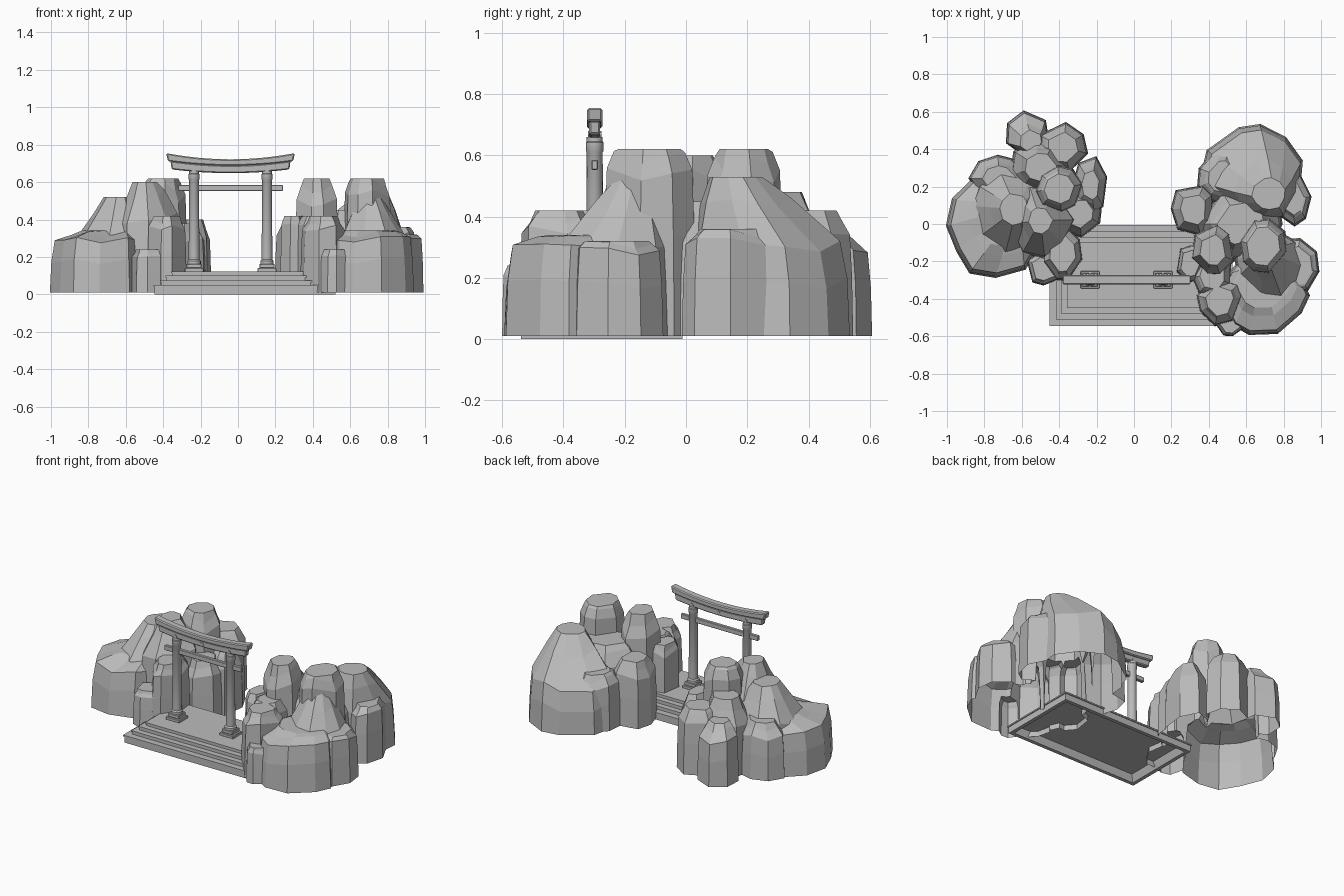
import bpy, bmesh, math, random

random.seed(11)
if "Cube" in bpy.data.objects:
    bpy.data.objects.remove(bpy.data.objects["Cube"])

stone = bpy.data.materials.new("stone_grey")
stone.use_nodes = True
stone.diffuse_color = (0.5, 0.5, 0.5, 1)
stone.node_tree.nodes["Principled BSDF"].inputs["Base Color"].default_value = (0.5, 0.5, 0.5, 1)


def loft(name, rings, smooth=False, bevel=0):
    """Skin a list of equal-length point rings into one closed mesh object."""
    bm = bmesh.new()
    rows = [[bm.verts.new(p) for p in ring] for ring in rings]
    n = len(rows[0])
    for a, b in zip(rows, rows[1:]):
        for i in range(n):
            j = (i + 1) % n
            bm.faces.new((a[i], a[j], b[j], b[i]))
    bm.faces.new(rows[-1])
    bm.faces.new(rows[0][::-1])
    bmesh.ops.recalc_face_normals(bm, faces=bm.faces)
    mesh = bpy.data.meshes.new(name)
    bm.to_mesh(mesh)
    bm.free()
    mesh.materials.append(stone)
    if smooth:
        mesh.shade_smooth()
        mesh.set_sharp_from_angle(angle=math.radians(35))
    obj = bpy.data.objects.new(name, mesh)
    bpy.context.collection.objects.link(obj)
    if bevel:
        mod = obj.modifiers.new("edge_bevel", "BEVEL")
        mod.width, mod.segments = bevel, 1
    return obj


def rect(cx, cy, hx, hy, z):
    return [(cx + sx * hx, cy + sy * hy, z) for sx, sy in ((-1, -1), (1, -1), (1, 1), (-1, 1))]


def box(name, cx, cy, hx, hy, z0, z1, bevel=0.003):
    return loft(name, [rect(cx, cy, hx, hy, z0), rect(cx, cy, hx, hy, z1)], bevel=bevel)


def turned(name, cx, cy, profile, sides=16):
    rings = [[(cx + r * math.cos(math.tau * i / sides), cy + r * math.sin(math.tau * i / sides), z)
              for i in range(sides)] for r, z in profile]
    return loft(name, rings, smooth=True)


def rock(x, y, rx, ry, h, shoulder, top, sides, lean=(0, 0)):
    """Faceted crag: steep wall, sloping shoulder, flat cap."""
    phase = random.random()
    spokes = [(math.tau * (i + phase + random.uniform(-.28, .28)) / sides,
               random.uniform(.95, 1.08), random.uniform(-.07, .04)) for i in range(sides)]
    upper = shoulder + (1 - shoulder) * .65
    levels = ((1, 0, 0), (.97, shoulder * .6, 0), (.92, shoulder, .1),
              (.36 + top * .6, upper, .7), (top, 1, 1))
    rings = []
    for scale, level, shift in levels:
        ring = []
        for angle, spread, tilt in spokes:
            z = .01 + (h - .01) * (level + (tilt if 0 < level < 1 else 0))
            ring.append((x + lean[0] * shift + rx * scale * spread * math.cos(angle),
                         y + lean[1] * shift + ry * scale * spread * math.sin(angle), min(z, h)))
        rings.append(ring)
    return loft("crag", rings)


def rock_group(name, specs):
    """Fuse crags into one shell and open its underside."""
    crags = [rock(*spec) for spec in specs]
    operands = bpy.data.collections.new("crag_operands")
    for crag in crags[1:]:
        operands.objects.link(crag)
    mod = crags[0].modifiers.new("fuse", "BOOLEAN")
    mod.operation, mod.solver = "UNION", "EXACT"
    mod.operand_type, mod.collection = "COLLECTION", operands
    fused = crags[0].evaluated_get(bpy.context.evaluated_depsgraph_get())
    bm = bmesh.new()
    bm.from_mesh(fused.to_mesh())
    floor = [f for f in bm.faces if all(v.co.z < .012 for v in f.verts)]
    bmesh.ops.delete(bm, geom=floor, context="FACES")
    mesh = bpy.data.meshes.new(name)
    bm.to_mesh(mesh)
    bm.free()
    mesh.materials.clear()
    mesh.materials.append(stone)
    for crag in crags:
        bpy.data.objects.remove(crag)
    bpy.data.collections.remove(operands)
    bpy.context.collection.objects.link(bpy.data.objects.new(name, mesh))


# Stepped platform, hollow underneath
px, py = 0.037, -0.275
steps = [(0, .05), (.035, .075), (.065, .1), (.095, .122)]
rings = [rect(px, py, .44, .225, .045), rect(px, py, .46, .24, 0)]
z = 0
for inset, top in steps:
    hx, hy = .49 - inset, .27 - inset
    lip = top - .009
    rings += [rect(px, py, hx - .006, hy - .006, z), rect(px, py, hx - .006, hy - .006, lip),
              rect(px, py, hx, hy, lip), rect(px, py, hx, hy, top)]
    z = top
loft("stepped_platform", rings)

# Gate columns with stacked plinths and collars
gx, gy, half_span = -0.04, -0.298, 0.195
for side, label in ((-1, "right"), (1, "left")):
    cx = gx + side * half_span
    box(label + "_plinth", cx, gy, .05, .046, .12, .14)
    box(label + "_upper_plinth", cx, gy, .04, .037, .14, .163)
    turned(label + "_column", cx, gy, [(.036, .16), (.036, .178), (.029, .186), (.026, .61),
                                       (.029, .615), (.029, .642), (.026, .645), (.026, .66)])

# Straight tie beam through the columns
box("tie_beam", gx, gy, .28, .011, .553, .585)


def curved_beam(name, half, hy, z0, z1, lift0, lift1, flare):
    rings = []
    for i in range(17):
        t = i / 8 - 1
        low, high = z0 + lift0 * t * t, z1 + lift1 * t * t
        rings.append([(gx + t * half, gy - hy, low), (gx + t * half, gy + hy, low),
                      (gx + t * (half + flare), gy + hy, high), (gx + t * (half + flare), gy - hy, high)])
    return loft(name, rings, bevel=.006)


curved_beam("lower_lintel", .315, .018, .648, .69, .02, .024, .006)
curved_beam("upper_lintel", .335, .025, .688, .722, .024, .033, .009)

# Round studs on both faces of the lintel
for offset in (-half_span, 0, half_span):
    for face in (-1, 1):
        y0 = gy + face * .016
        loft("lintel_stud", [[(gx + offset + .013 * math.cos(math.tau * i / 10), yy,
                               .667 + .013 * math.sin(math.tau * i / 10)) for i in range(10)]
                             for yy in (y0, y0 + face * .006)])

# Crags: x, y, rx, ry, height, shoulder, cap size, sides, lean
rock_group("left_rock_group", [
    (.63, .26, .265, .27, .53, .58, .32, 11, (.09, -.1)),   # back boulder
    (.47, .25, .13, .16, .36, .8, .55, 8),                  # back skirt
    (.85, .14, .1, .16, .36, .88, .6, 7),                   # side crag
    (.86, -.23, .13, .15, .32, .9, .7, 8),                  # side boulder
    (.69, -.38, .235, .215, .34, .88, .6, 10, (0, .06)),    # front boulder
    (.73, -.22, .19, .21, .52, .6, .3, 9, (-.02, .05)),     # mound
    (.69, -.12, .13, .15, .62, .86, .68, 8),                # outer peak
    (.42, -.14, .12, .14, .62, .82, .58, 7),                # inner peak
    (.32, .08, .125, .14, .42, .8, .58, 7),                 # inner crag
    (.3, -.21, .085, .11, .42, .88, .68, 6),                # gate crag
    (.46, -.41, .125, .135, .42, .87, .6, 7),               # front crag
    (.42, -.28, .11, .12, .42, .85, .6, 7),                 # middle crag
    (.52, -.54, .085, .06, .24, .88, .7, 6),                # low crag
    (.57, .0, .22, .2, .45, .72, .55, 8)])                  # saddle

rock_group("right_rock_group", [
    (-.74, .0, .26, .285, .34, .86, .55, 11, (.05, .04)),   # main boulder
    (-.66, .08, .22, .25, .52, .62, .35, 9, (.02, 0)),      # upper mound
    (-.48, -.24, .1, .085, .24, .88, .7, 6),                # low crag
    (-.38, -.16, .105, .155, .42, .88, .65, 7),             # gate crag
    (-.5, .02, .18, .2, .6, .68, .35, 8),                   # ridge
    (-.4, .19, .125, .125, .62, .85, .62, 8),               # peak
    (-.23, .21, .095, .155, .4, .75, .5, 7),                # inner crag
    (-.29, .06, .125, .13, .38, .8, .6, 7),                 # near crag
    (-.5, .3, .17, .16, .48, .72, .5, 8),                   # back mound
    (-.57, .48, .115, .12, .38, .78, .5, 7, (.02, -.04)),   # rear crag
    (-.38, .41, .135, .13, .42, .82, .6, 7),                # rear shoulder
    (-.72, .24, .16, .13, .36, .8, .55, 8)])                # outer crag
